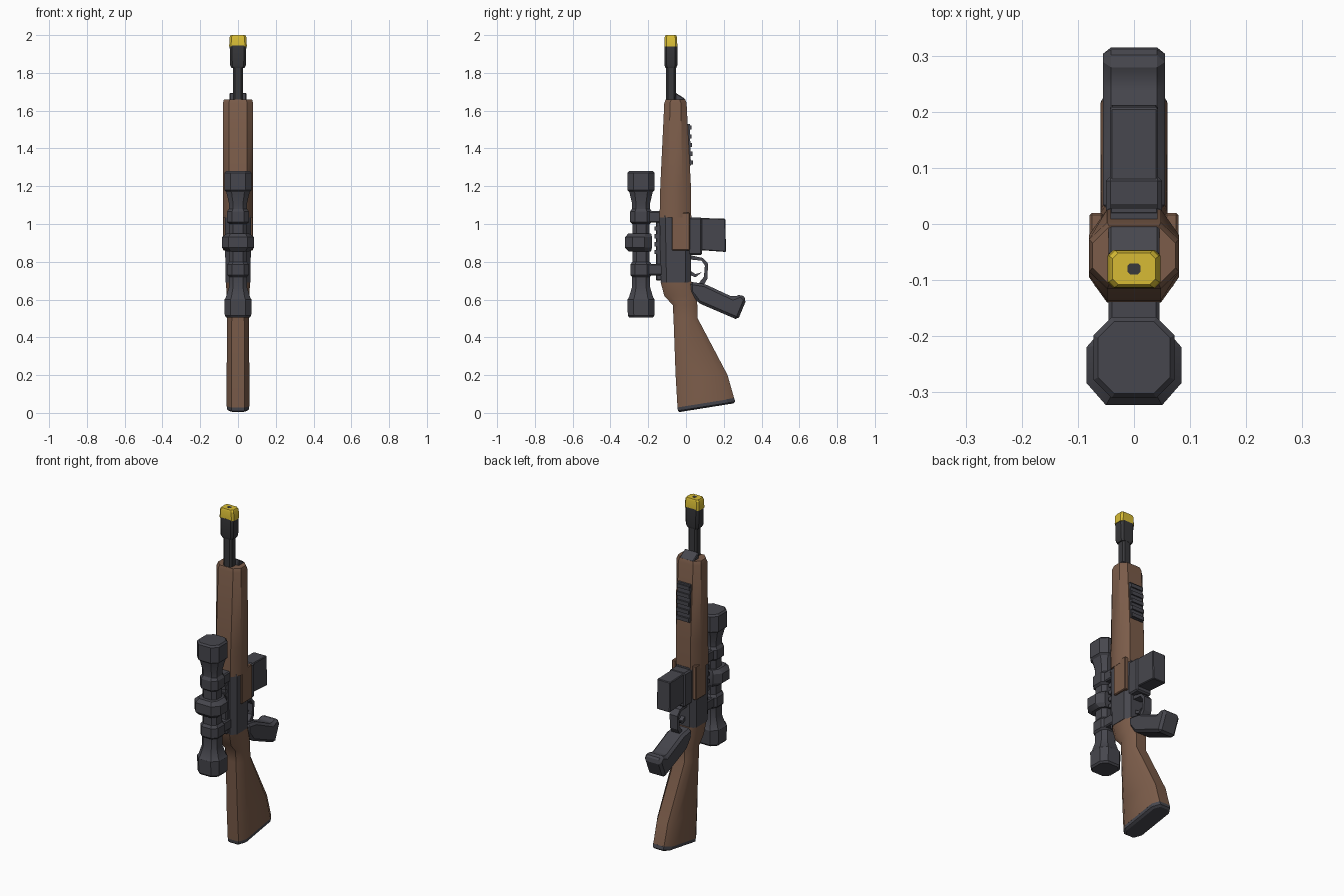
import bpy, bmesh, math


def material(name, rgb):
    m = bpy.data.materials.new(name)
    m.diffuse_color = (*rgb, 1)
    return m


WOOD = material("brown wood", (0.20, 0.108, 0.068))
GREY = material("dark grey metal", (0.062, 0.062, 0.075))
BLACK = material("black metal", (0.04, 0.04, 0.044))
YELLOW = material("yellow tip", (0.68, 0.50, 0.035))


def finish(name, bm, mat, angle):
    bmesh.ops.recalc_face_normals(bm, faces=bm.faces)
    me = bpy.data.meshes.new(name)
    bm.to_mesh(me)
    bm.free()
    me.materials.append(mat)
    ob = bpy.data.objects.new(name, me)
    bpy.context.collection.objects.link(ob)
    bpy.ops.object.select_all(action='DESELECT')
    ob.select_set(True)
    bpy.context.view_layer.objects.active = ob
    bpy.ops.object.shade_smooth_by_angle(angle=math.radians(angle))
    return ob


def ring(z, y0, y1, hx, cx, cy, tilt=0):
    """Chamfered rectangle across the length; tilt slopes it along y."""
    pts = [(hx, y0 + cy), (hx, y1 - cy), (hx - cx, y1), (cx - hx, y1),
           (-hx, y1 - cy), (-hx, y0 + cy), (cx - hx, y0), (hx - cx, y0)]
    return [(x, y, z + tilt * y) for x, y in pts]


def loft(name, rings, mat, angle=30):
    bm = bmesh.new()
    vs = [[bm.verts.new(p) for p in r] for r in rings]
    n = len(vs[0])
    for a, b in zip(vs, vs[1:]):
        for i in range(n):
            j = (i + 1) % n
            bm.faces.new((a[i], a[j], b[j], b[i]))
    bm.faces.new(vs[0])
    bm.faces.new(vs[-1])
    return finish(name, bm, mat, angle)


def prism(name, profile, hx, mat, bevel=0.0, angle=25):
    """Side profile of (y, z) points, extruded across x."""
    bm = bmesh.new()
    f = bm.faces.new([bm.verts.new((-hx, y, z)) for y, z in profile])
    ext = bmesh.ops.extrude_face_region(bm, geom=[f])['geom']
    bmesh.ops.translate(bm, vec=(2 * hx, 0, 0),
                        verts=[v for v in ext if isinstance(v, bmesh.types.BMVert)])
    if bevel:
        bmesh.ops.bevel(bm, geom=bm.edges[:], offset=bevel, segments=1, affect='EDGES')
    return finish(name, bm, mat, angle)


def box(name, y0, y1, z0, z1, hx, mat, bevel=0.0):
    return prism(name, [(y0, z0), (y1, z0), (y1, z1), (y0, z1)], hx, mat, bevel)


# Shoulder stock and butt pad
loft("butt_pad", [ring(0.010, -0.035, 0.250, 0.045, 0.02, 0.03, 0.16),
                  ring(0.018, -0.043, 0.260, 0.058, 0.025, 0.04, 0.16),
                  ring(0.038, -0.045, 0.255, 0.060, 0.025, 0.04, 0.16)], GREY)
loft("stock", [ring(0.036, -0.045, 0.255, 0.060, 0.025, 0.04, 0.16),
               ring(0.20, -0.055, 0.220, 0.060, 0.025, 0.04),
               ring(0.50, -0.066, 0.062, 0.058, 0.025, 0.03),
               ring(0.57, -0.070, 0.060, 0.058, 0.025, 0.03),
               ring(0.62, -0.115, 0.055, 0.060, 0.025, 0.035),
               ring(0.695, -0.135, 0.030, 0.064, 0.025, 0.035)], WOOD, 40)

# Receiver, rail and magazine well
loft("receiver", [ring(0.69, -0.133, 0.026, 0.066, 0.025, 0.03),
                  ring(1.045, -0.140, 0.028, 0.070, 0.025, 0.03)], GREY)
box("scope_rail", -0.158, -0.12, 0.70, 1.04, 0.035, GREY, 0.005)
for i in range(5):
    z = 0.84 + i * 0.042
    box("rail_tooth", -0.168, -0.15, z, z + 0.022, 0.035, GREY)
box("magazine_well", 0.01, 0.085, 0.835, 1.035, 0.050, GREY, 0.008)
prism("magazine", [(0.07, 0.862), (0.212, 0.852), (0.208, 1.028), (0.07, 1.032)],
      0.043, GREY, 0.004)

# Wooden fore-end with side tongues reaching over the receiver
loft("fore_end", [ring(1.035, -0.140, 0.026, 0.080, 0.032, 0.045),
                  ring(1.20, -0.136, 0.026, 0.080, 0.032, 0.045),
                  ring(1.64, -0.115, 0.003, 0.080, 0.032, 0.03),
                  ring(1.66, -0.108, -0.004, 0.074, 0.030, 0.03)], WOOD, 40)
for side in (-1, 1):
    t = box("fore_end_tongue", -0.075, 0.020, 0.86, 1.06, 0.012, WOOD, 0.004)
    t.location.x = side * 0.067

# Ribbed plate under the fore-end
prism("under_plate", [(0.0, 1.31), (0.026, 1.31), (0.020, 1.53), (-0.02, 1.53)], 0.042, GREY)
for i in range(5):
    z = 1.315 + i * 0.046
    box("under_plate_rib", 0.0, 0.036 - i * 0.002, z, z + 0.022, 0.040, GREY)

# Grip, trigger guard and trigger
prism("grip", [(0.02, 0.695), (0.10, 0.682), (0.25, 0.612), (0.292, 0.630), (0.320, 0.600),
               (0.275, 0.492), (0.065, 0.582), (0.02, 0.64)], 0.055, GREY, 0.014)
prism("trigger_guard", [(0.02, 0.835), (0.09, 0.82), (0.117, 0.79), (0.113, 0.71), (0.09, 0.67),
                        (0.07, 0.69), (0.095, 0.72), (0.100, 0.78), (0.083, 0.806), (0.02, 0.812)],
      0.025, GREY)
prism("trigger", [(0.02, 0.755), (0.05, 0.735), (0.085, 0.745), (0.05, 0.718), (0.02, 0.73)],
      0.012, GREY)

# Barrel, muzzle and tip
loft("barrel", [ring(z, -0.105, -0.053, 0.027, 0.01, 0.01) for z in (1.62, 1.85)], BLACK)
prism("barrel_block", [(-0.06, 1.64), (-0.002, 1.64), (-0.004, 1.662), (-0.055, 1.695)],
      0.045, GREY, 0.004)
loft("muzzle", [ring(1.825, -0.108, -0.052, 0.034, 0.01, 0.01),
                ring(1.84, -0.114, -0.046, 0.042, 0.012, 0.012),
                ring(1.945, -0.114, -0.046, 0.044, 0.012, 0.012)], BLACK)
loft("muzzle_tip", [ring(1.94, -0.114, -0.046, 0.047, 0.01, 0.01),
                    ring(1.99, -0.113, -0.047, 0.044, 0.01, 0.01),
                    ring(2.00, -0.108, -0.052, 0.038, 0.01, 0.01)], YELLOW)
loft("bore", [ring(z, -0.09, -0.07, 0.012, 0.005, 0.005) for z in (1.99, 2.001)], BLACK)


# Telescopic sight: one body turned from (height, half width) steps
def scope_ring(z, r):
    c = r * 0.45
    return ring(z, -0.238 - r, -0.238 + r, r, c, c)


steps = [(0.505, 0.062), (0.515, 0.070), (0.60, 0.072), (0.612, 0.064), (0.665, 0.048),
         (0.72, 0.048), (0.73, 0.057), (0.785, 0.057), (0.80, 0.046), (1.00, 0.046),
         (1.01, 0.058), (1.065, 0.058), (1.08, 0.048), (1.11, 0.048), (1.17, 0.062),
         (1.18, 0.072), (1.27, 0.072), (1.28, 0.064)]
loft("scope_body", [scope_ring(z, r) for z, r in steps], GREY, 25)
loft("scope_turret", [ring(0.855, -0.305, -0.185, 0.060, 0.02, 0.03),
                      ring(0.875, -0.323, -0.180, 0.085, 0.035, 0.04),
                      ring(0.930, -0.323, -0.180, 0.085, 0.035, 0.04),
                      ring(0.950, -0.305, -0.185, 0.060, 0.02, 0.03)], GREY, 25)
for z in (0.728, 1.008):
    box("scope_mount", -0.21, -0.12, z, z + 0.06, 0.045, GREY, 0.006)
